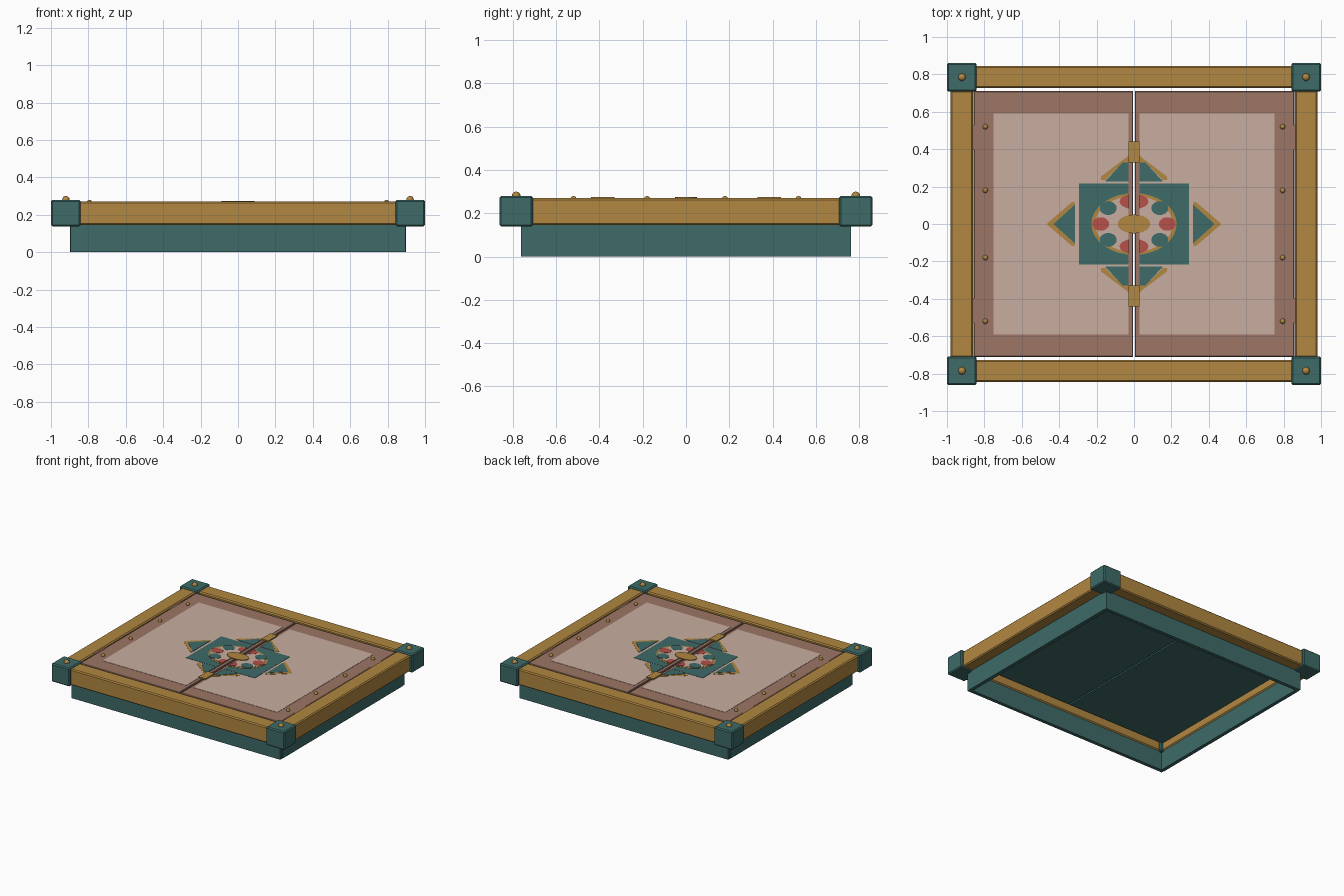
import bpy, bmesh, math
from mathutils import Matrix

if "Cube" in bpy.data.objects:
    bpy.data.objects.remove(bpy.data.objects["Cube"])


def material(name, rgb):
    m = bpy.data.materials.new(name)
    m.use_nodes = True
    m.diffuse_color = (*rgb, 1)
    bsdf = m.node_tree.nodes["Principled BSDF"]
    bsdf.inputs["Base Color"].default_value = (*rgb, 1)
    bsdf.inputs["Roughness"].default_value = 0.7
    return m


TEAL = material("teal", (0.047, 0.147, 0.14))
GOLD = material("gold", (0.44, 0.243, 0.052))
BROWN = material("rose brown", (0.337, 0.181, 0.133))
BEIGE = material("pale beige", (0.577, 0.423, 0.351))
RED = material("red", (0.477, 0.08, 0.067))


def finish(name, bm, mat, mirror="", bevel=0):
    """Turn a bmesh into an object, with optional bevel and mirroring."""
    bmesh.ops.recalc_face_normals(bm, faces=bm.faces)
    mesh = bpy.data.meshes.new(name)
    bm.to_mesh(mesh)
    bm.free()
    mesh.materials.append(mat)
    obj = bpy.data.objects.new(name, mesh)
    bpy.context.collection.objects.link(obj)
    if bevel:
        mod = obj.modifiers.new("bevel", "BEVEL")
        mod.width, mod.segments = bevel, 1
    if mirror:
        mod = obj.modifiers.new("mirror", "MIRROR")
        mod.use_axis = ["X" in mirror, "Y" in mirror, False]
        mod.use_mirror_merge = False
    return obj


def box(name, x, y, z, mat, mirror="", bevel=0):
    """Box from its x, y and z ranges."""
    bm = bmesh.new()
    bmesh.ops.create_cube(bm, size=1)
    for v in bm.verts:
        for i, (a, b) in enumerate((x, y, z)):
            v.co[i] = a if v.co[i] < 0 else b
    return finish(name, bm, mat, mirror, bevel)


def plate(name, points, top, mat, mirror="X", clip=0.03, thick=0.005):
    """Thin inlay from an outline, cut off at the middle strip."""
    bm = bmesh.new()
    face = bm.faces.new([bm.verts.new((px, py, top)) for px, py in points])
    if clip is not None:
        bmesh.ops.bisect_plane(bm, geom=bm.verts[:] + bm.edges[:] + bm.faces[:],
                               plane_co=(clip, 0, 0), plane_no=(1, 0, 0), clear_inner=True)
    low = bmesh.ops.extrude_face_region(bm, geom=bm.faces[:])["geom"]
    for v in low:
        if isinstance(v, bmesh.types.BMVert):
            v.co.z -= thick
    return finish(name, bm, mat, mirror)


def ellipse(cx, cy, rx, ry, n=32):
    return [(cx + rx * math.cos(i * math.tau / n), cy + ry * math.sin(i * math.tau / n))
            for i in range(n)]


def rect(x0, x1, y0, y1):
    return [(x0, y0), (x1, y0), (x1, y1), (x0, y1)]


def stud(name, x, y, z, r):
    bm = bmesh.new()
    bmesh.ops.create_uvsphere(bm, u_segments=16, v_segments=10, radius=r,
                              matrix=Matrix.Translation((x, y, z)))
    for f in bm.faces:
        f.smooth = True
    finish(name, bm, GOLD, "XY")


# Open base box
box("base_side_wall", (0.87, 0.898), (-0.738, 0.738), (0, 0.15), TEAL, "X")
box("base_end_wall", (-0.895, 0.895), (0.735, 0.762), (0, 0.15), TEAL, "Y")

# Beams and corner blocks
box("side_beam", (0.862, 0.98), (-0.715, 0.715), (0.145, 0.27), GOLD, "X", 0.008)
box("end_beam", (-0.85, 0.85), (0.727, 0.845), (0.145, 0.27), GOLD, "Y", 0.008)
box("corner_block", (0.842, 1.0), (0.708, 0.862), (0.138, 0.28), TEAL, "XY", 0.008)
stud("corner_stud", 0.92, 0.785, 0.28, 0.02)

# Twin door leaves with teal undersides, pale panels and hinge tabs
box("door_underside", (0.006, 0.857), (-0.71, 0.71), (0.2, 0.225), TEAL, "X")
box("door_leaf", (0.006, 0.857), (-0.71, 0.71), (0.225, 0.262), BROWN, "X", 0.003)
box("door_hinge_tab", (0.85, 0.864), (0.395, 0.53), (0.23, 0.264), BROWN, "XY")
plate("door_panel", rect(0.03, 0.75, -0.59, 0.59), 0.264, BEIGE, clip=None)
for dy in (0.18, 0.52):
    stud("door_stud", 0.795, dy, 0.266, 0.014)

# Centre medallion inlays
plate("medallion_field", rect(0, 0.295, -0.217, 0.217), 0.2658, TEAL)
plate("medallion_ring", ellipse(0, 0, 0.228, 0.165), 0.2674, GOLD)
plate("medallion_disc", ellipse(0, 0, 0.208, 0.15), 0.269, BEIGE)
plate("medallion_side_petal", ellipse(0.178, 0, 0.045, 0.036), 0.2706, RED)
plate("medallion_end_petal", ellipse(0, 0.12, 0.077, 0.04), 0.2706, RED, "XY")
plate("medallion_leaf", ellipse(0.138, 0.085, 0.045, 0.037), 0.2706, TEAL, "XY")
plate("medallion_heart", ellipse(0, 0, 0.087, 0.05), 0.2745, GOLD, "", None)

# Pointed ornaments around the medallion, teal with gold borders
plate("side_point", [(0.315, -0.105), (0.43, 0), (0.315, 0.105)], 0.2674, TEAL)
plate("side_point_border", [(0.318, 0.12), (0.318, 0.102), (0.43, 0), (0.318, -0.102),
                            (0.318, -0.12), (0.335, -0.115), (0.468, 0), (0.335, 0.115)],
      0.2658, GOLD)
plate("end_point", [(0, 0.227), (0.155, 0.227), (0.06, 0.33), (0, 0.33)], 0.2674, TEAL, "XY")
plate("end_point_border", [(0, 0.32), (0.07, 0.32), (0.155, 0.235), (0.18, 0.235),
                           (0.175, 0.255), (0.03, 0.365), (0, 0.365)], 0.2658, GOLD, "XY")

# Gold clasps across the seam
plate("seam_clasp", rect(-0.03, 0.03, 0.33, 0.44), 0.2745, GOLD, "Y", None, 0.009)
